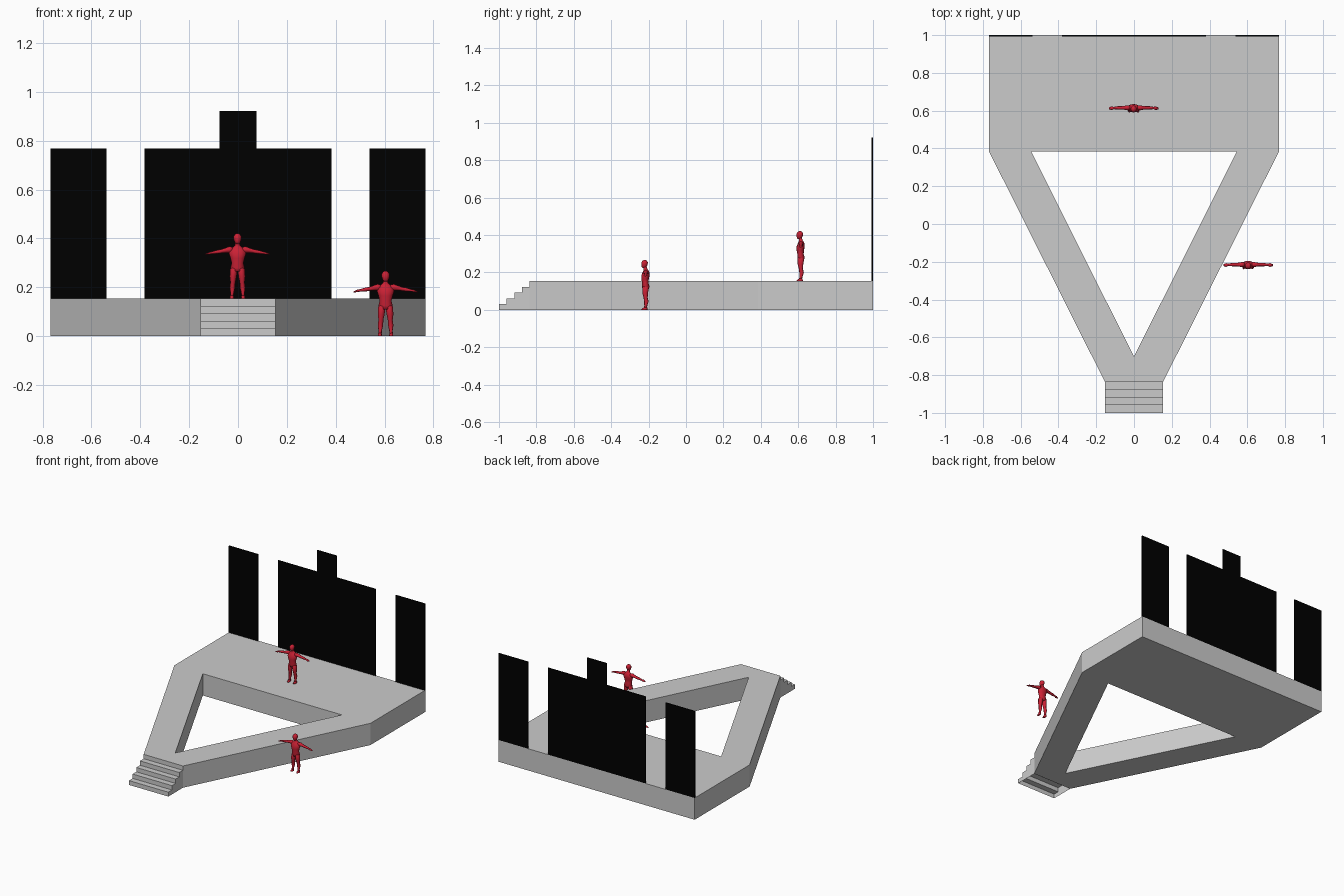
import bpy, bmesh, math
from mathutils import Vector

if "Cube" in bpy.data.objects:
    bpy.data.objects.remove(bpy.data.objects["Cube"])

H = 0.154      # deck height
W = 0.768      # half width of the stage


def material(name, rgb):
    m = bpy.data.materials.new(name)
    m.diffuse_color = (*rgb, 1)
    m.use_nodes = True
    m.node_tree.nodes["Principled BSDF"].inputs["Base Color"].default_value = m.diffuse_color
    return m


BLACK = material("black", (0, 0, 0))
RED = material("red", (0.6, 0.015, 0.035))
GREY = material("grey", (0.58, 0.58, 0.58))


def finish(bm, name, mat):
    bmesh.ops.recalc_face_normals(bm, faces=bm.faces)
    me = bpy.data.meshes.new(name)
    bm.to_mesh(me)
    bm.free()
    ob = bpy.data.objects.new(name, me)
    bpy.context.collection.objects.link(ob)
    me.materials.append(mat)
    return ob


def extrude(bm, faces, vec):
    geom = bmesh.ops.extrude_face_region(bm, geom=faces, use_keep_orig=True)["geom"]
    bmesh.ops.translate(bm, vec=vec, verts=[v for v in geom if isinstance(v, bmesh.types.BMVert)])


# Stage deck: a rear block and two arms around a triangular opening
bm = bmesh.new()
rear = [(W, 1), (-W, 1), (-W, 0.385), (-0.545, 0.385), (0.545, 0.385), (W, 0.385)]
arm = [(W, 0.385), (0.545, 0.385), (0, -0.702), (0, -0.836), (0.154, -0.836)]
for poly in (rear, arm, [(-x, y) for x, y in arm][::-1]):
    bm.faces.new([bm.verts.new((x, y, 0)) for x, y in poly])
bmesh.ops.remove_doubles(bm, verts=bm.verts, dist=1e-4)
extrude(bm, bm.faces[:], (0, 0, H))
finish(bm, "stage_deck", GREY)

# Stairs: stepped profile, open underneath
bm = bmesh.new()
profile = [(-1, 0)]
for i in range(4):
    y, z = -1 + 0.041 * i, H / 5 * (i + 1)
    profile += [(y, z), (y + 0.041, z)]
profile += [(-0.836, 0)]
bm.faces.new([bm.verts.new((-0.154, y, z)) for y, z in profile])
extrude(bm, bm.faces[:], (0.308, 0, 0))
bmesh.ops.delete(bm, geom=[f for f in bm.faces if all(v.co.z < 1e-4 for v in f.verts)
                           or all(v.co.y > -0.837 for v in f.verts)], context='FACES')
finish(bm, "stairs", GREY)

# Backdrop screens standing on the rear edge
screens = {"left_screen": [(-W, H), (-0.538, H), (-0.538, 0.768), (-W, 0.768)],
           "right_screen": [(0.538, H), (W, H), (W, 0.768), (0.538, 0.768)],
           "centre_screen": [(-0.382, H), (0.382, H), (0.382, 0.768), (0.076, 0.768),
                             (0.076, 0.922), (-0.076, 0.922), (-0.076, 0.768), (-0.382, 0.768)]}
for name, pts in screens.items():
    bm = bmesh.new()
    bm.faces.new([bm.verts.new((x, 0.993, z)) for x, z in pts])
    extrude(bm, bm.faces[:], (0, 0.007, 0))
    finish(bm, name, BLACK)


def loft(bm, rings, sideways=False, n=10):
    # each ring: centre x, y, z, then the two radii
    loops = []
    for x, y, z, a, b in rings:
        loop = []
        for k in range(n):
            c, s = math.cos(math.tau * k / n), math.sin(math.tau * k / n)
            off = Vector((0, b * c, a * s)) if sideways else Vector((a * c, b * s, 0))
            loop.append(bm.verts.new(Vector((x, y, z)) + off))
        loops.append(loop)
    for p, q in zip(loops, loops[1:]):
        for k in range(n):
            bm.faces.new((p[k], p[(k + 1) % n], q[(k + 1) % n], q[k]))
    bm.faces.new(loops[0])
    bm.faces.new(loops[-1])


TORSO = [(0, .002, .110, .020, .016), (0, .003, .125, .029, .020), (0, 0, .145, .024, .017),
         (0, -.001, .165, .029, .020), (0, .001, .184, .035, .022), (0, .004, .201, .032, .018),
         (0, .004, .211, .018, .013), (0, .002, .218, .010, .010), (0, -.002, .232, .009, .009)]
LEG = [(.023, -.002, .007, .007, .008), (.022, .003, .022, .007, .008), (.021, .006, .045, .011, .012),
       (.019, .002, .066, .010, .011), (.018, 0, .090, .014, .015), (.015, .002, .120, .015, .018),
       (.013, .002, .130, .010, .012)]
FOOT = [(.023, -.004, 0, .009, .018), (.023, -.003, .006, .008, .015), (.023, .002, .013, .007, .009)]
ARM = [(.020, .004, .199, .012, .012), (.034, .003, .200, .013, .013), (.050, .003, .197, .010, .010),
       (.068, .003, .193, .008, .009), (.082, .003, .191, .008, .009), (.106, .002, .187, .005, .006),
       (.116, .001, .185, .005, .010), (.131, 0, .181, .002, .005)]
HEAD = [(0, -.006, .224, .007, .009), (0, -.006, .231, .012, .014), (0, -.004, .243, .016, .018),
        (0, -.003, .254, .016, .018), (0, -.003, .263, .011, .012), (0, -.003, .267, .003, .004)]


def figure(name, loc):
    bm = bmesh.new()
    loft(bm, TORSO, n=12)
    loft(bm, HEAD)
    for s in (1, -1):
        for rings, side in ((LEG, False), (FOOT, False), (ARM, True)):
            loft(bm, [(s * r[0], *r[1:]) for r in rings], side, n=8)
    ob = finish(bm, name, RED)
    ob.location = loc
    for p in ob.data.polygons:
        p.use_smooth = True


# Human scale figures
figure("figure_on_stage", (-0.002, 0.612, H))
figure("figure_on_floor", (0.604, -0.218, 0))
